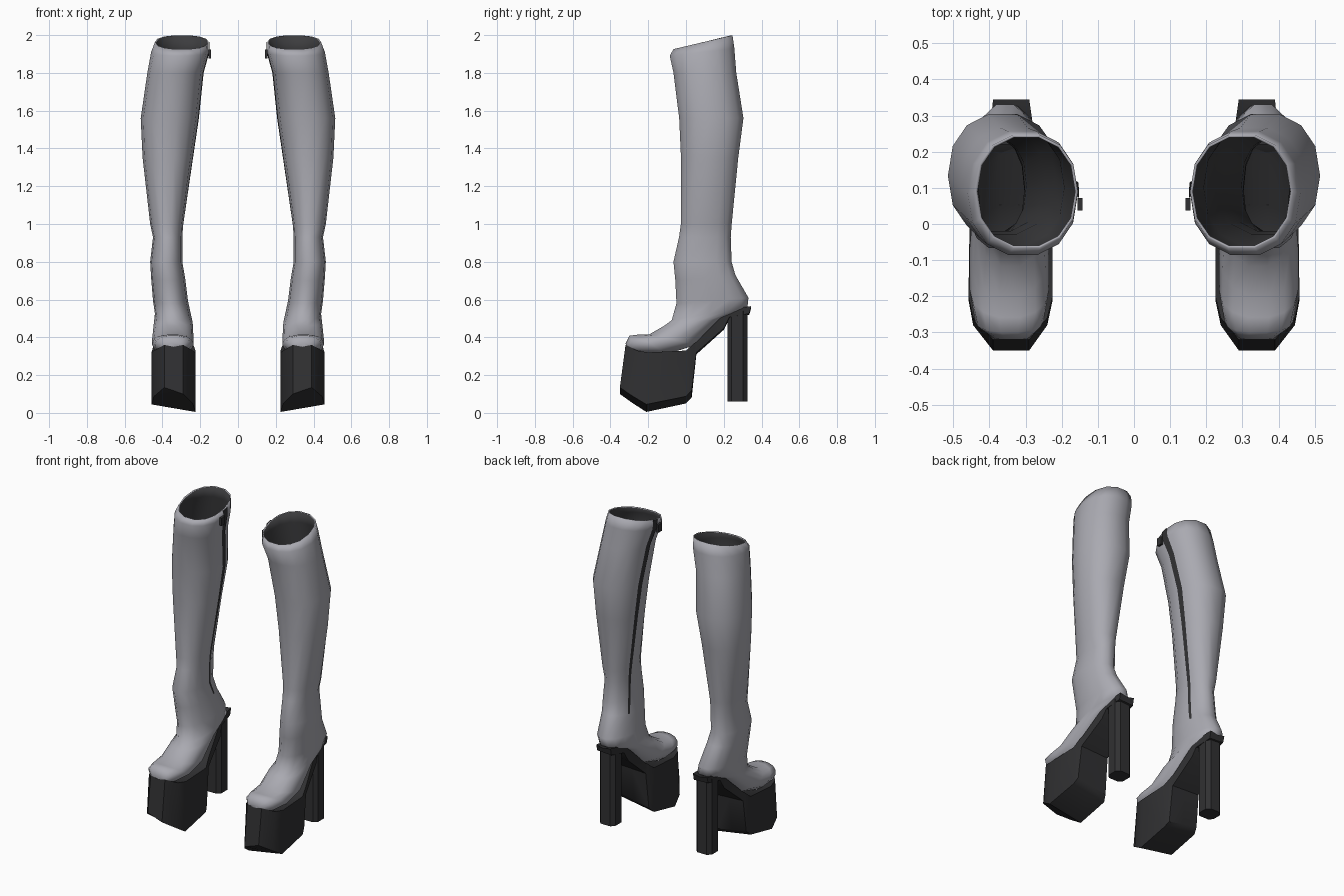
import bpy, bmesh
from math import sin, cos, pi, radians, copysign
from mathutils import Vector

if "Cube" in bpy.data.objects:
    bpy.data.objects.remove(bpy.data.objects["Cube"])


def material(name, color):
    m = bpy.data.materials.new(name)
    m.use_nodes = True
    m.diffuse_color = (*color, 1)
    m.node_tree.nodes["Principled BSDF"].inputs["Base Color"].default_value = (*color, 1)
    return m


GREY = material("grey leather", (0.40, 0.40, 0.44))
BLACK = material("black rubber", (0.03, 0.03, 0.032))
LINING = material("dark lining", (0.045, 0.045, 0.048))


def finish(name, bm, mats, angle, thickness=0):
    """Turn a bmesh into a smooth object, mirrored to the other foot."""
    bmesh.ops.recalc_face_normals(bm, faces=bm.faces)
    mesh = bpy.data.meshes.new(name)
    bm.to_mesh(mesh)
    bm.free()
    ob = bpy.data.objects.new(name, mesh)
    bpy.context.collection.objects.link(ob)
    for m in mats:
        mesh.materials.append(m)
    bpy.ops.object.select_all(action="DESELECT")
    ob.select_set(True)
    bpy.context.view_layer.objects.active = ob
    bpy.ops.object.shade_smooth_by_angle(angle=radians(angle))
    if thickness:
        solid = ob.modifiers.new("shell", "SOLIDIFY")
        solid.thickness = thickness
        solid.offset = -1
        solid.material_offset = 1
    ob.modifiers.new("pair", "MIRROR").use_mirror_merge = False
    return ob


def loft(rings, closed=True, cap_start=False, cap_end=False):
    bm = bmesh.new()
    rows = [[bm.verts.new(p) for p in r] for r in rings]
    n = len(rows[0])
    for a, b in zip(rows, rows[1:]):
        for i in range(n if closed else n - 1):
            j = (i + 1) % n
            bm.faces.new((a[i], a[j], b[j], b[i]))
    if cap_start:
        bm.faces.new(rows[0])
    if cap_end:
        bm.faces.new(rows[-1])
    return bm


def ring_point(section, t, scale=1.0, power=0.9):
    """Point at angle t on a tilted oval given by its front, back and sides."""
    yf, zf, yb, zb, xin, xout = section
    c, s = [copysign(abs(v) ** power, v) * scale for v in (cos(t), sin(t))]
    return Vector(((xin + xout) / 2 + (xout - xin) / 2 * c,
                   (yf + yb) / 2 + (yf - yb) / 2 * s,
                   (zf + zb) / 2 + (zf - zb) / 2 * s))


# Boot sections from the rim to the toe: front y z, back y z, inner x, outer x
SECTIONS = [
    (-.07, 1.925, .25, 2.0, .155, .44),
    (-.09, 1.89, .26, 1.93, .155, .46),
    (-.07, 1.8, .27, 1.8, .185, .48),
    (-.04, 1.56, .308, 1.56, .21, .515),
    (-.03, 1.35, .28, 1.35, .24, .505),
    (-.03, 1.0, .245, 1.0, .29, .465),
    (-.04, .93, .24, .93, .295, .45),
    (-.07, .8, .245, .8, .295, .465),
    (-.06, .7, .265, .73, .28, .46),
    (-.055, .58, .335, .61, .265, .45),
    (-.08, .49, .33, .56, .25, .44),
    (-.12, .46, .2, .5, .24, .445),
    (-.2, .415, .06, .36, .235, .455),
    (-.26, .415, -.1, .31, .235, .455),
    (-.3, .41, -.24, .31, .25, .44),
    (-.32, .37, -.31, .32, .29, .39),
]
SIDES = 14
boot = loft([[ring_point(s, 2 * pi * i / SIDES) for i in range(SIDES)] for s in SECTIONS],
            cap_end=True)
finish("boot_upper", boot, (GREY, LINING), 60, 0.008)

# Zip running down the inner side, drifting towards the heel
strip = []
for k, s in enumerate(SECTIONS[:9]):
    half = 0.13 - 0.01 * k
    strip.append([ring_point(s, pi + 0.05 * k + d * half, 1.02, 1.0) for d in (-1, 0, 1)])
finish("inner_zip", loft(strip, closed=False), (BLACK,), 60)

# Platform sole stations: top y z, bottom y z, inner x, outer x
SOLE = [
    (-.32, .36, -.35, .10, .29, .39),
    (-.26, .33, -.28, .05, .24, .445),
    (-.2, .32, -.21, .005, .225, .458),
    (0, .33, 0, .05, .225, .455),
    (.045, .37, .03, .08, .24, .445),
    (.06, .38, .055, .31, .245, .44),
    (.18, .50, .2, .44, .265, .41),
    (.24, .55, .23, .5, .275, .40),
    (.345, .565, .335, .52, .29, .39),
]
rings = []
for yt, zt, yb, zb, xin, xout in SOLE:
    tilt = 0.04 * min(1, (zt - zb) / 0.3)
    mid = (xin + xout) / 2
    rings.append([(xin, yt, zt), (xin, yb, zb), (mid, yb, zb + tilt / 2),
                  (xout, yb, zb + tilt), (xout, yt, zt), (mid, yt, zt - 0.01)])
finish("platform_sole", loft(rings, cap_start=True, cap_end=True), (BLACK,), 40)


def block(name, center, size, bevel, mat):
    bm = bmesh.new()
    bmesh.ops.create_cube(bm, size=1)
    for v in bm.verts:
        v.co = Vector(center) + Vector([a * b for a, b in zip(v.co, size)])
    if bevel:
        upright = [e for e in bm.edges if abs(e.verts[0].co.z - e.verts[1].co.z) > 0.1]
        bmesh.ops.bevel(bm, geom=upright, offset=bevel, segments=1, affect="EDGES")
    finish(name, bm, (mat,), 30)


# Tall heel and the small zip pull
block("heel_block", (.34, .272, .3), (.11, .105, .48), .022, BLACK)
block("zip_pull", (.15, .055, 1.9), (.014, .035, .05), 0, BLACK)
